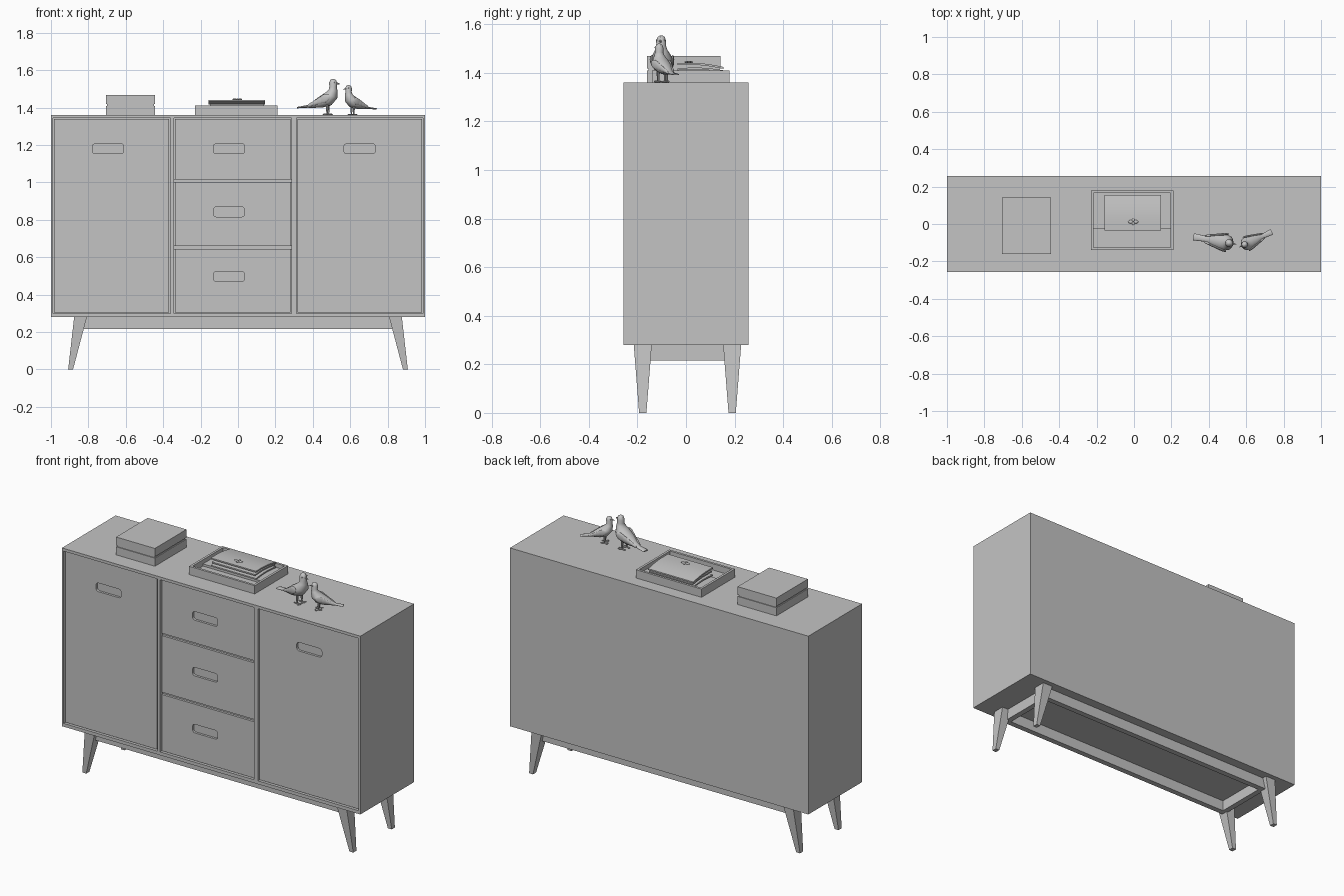
import bpy, bmesh
from math import sin, cos, pi, radians
from mathutils import Vector, Matrix

if "Cube" in bpy.data.objects:
    bpy.data.objects.remove(bpy.data.objects["Cube"], do_unlink=True)

GREY = (0.55, 0.55, 0.55, 1)
mat = bpy.data.materials.new("plain grey")
mat.use_nodes = True
mat.diffuse_color = GREY
mat.node_tree.nodes["Principled BSDF"].inputs["Base Color"].default_value = GREY


def finish(name, bm, smooth=False):
    bmesh.ops.recalc_face_normals(bm, faces=bm.faces)
    me = bpy.data.meshes.new(name)
    bm.to_mesh(me)
    bm.free()
    me.materials.append(mat)
    ob = bpy.data.objects.new(name, me)
    bpy.context.collection.objects.link(ob)
    if smooth:
        bpy.ops.object.select_all(action="DESELECT")
        ob.select_set(True)
        bpy.context.view_layer.objects.active = ob
        bpy.ops.object.shade_smooth_by_angle(angle=radians(40))
    return ob


def add_box(bm, x, y, z):
    size = Vector((x[1] - x[0], y[1] - y[0], z[1] - z[0]))
    mid = Vector((x[0] + x[1], y[0] + y[1], z[0] + z[1])) / 2
    bmesh.ops.create_cube(bm, size=1, matrix=Matrix.Translation(mid) @ Matrix.Diagonal((*size, 1)))


def boxes(name, *parts):
    bm = bmesh.new()
    for p in parts:
        add_box(bm, *p)
    return finish(name, bm)


def skin_rings(bm, rings):
    """Join equal vertex rings into a closed tube."""
    vs = [[bm.verts.new(p) for p in r] for r in rings]
    n = len(vs[0])
    for a, b in zip(vs, vs[1:]):
        for i in range(n):
            bm.faces.new((a[i], a[(i + 1) % n], b[(i + 1) % n], b[i]))
    bm.faces.new(vs[0][::-1])
    bm.faces.new(vs[-1])


def rect(cx, cy, z, hx, hy):
    return [(cx + sx * hx, cy + sy * hy, z) for sx, sy in ((-1, -1), (1, -1), (1, 1), (-1, 1))]


# Cabinet shell
F, B = -0.257, 0.257
BOT, TOP = 0.28, 1.36
boxes("cabinet_shell",
      ((-1, -0.988), (F, B), (BOT, TOP)), ((0.988, 1), (F, B), (BOT, TOP)),
      ((-0.988, 0.988), (F, B), (1.343, TOP)), ((-0.988, 0.988), (F, B), (BOT, 0.3)),
      ((-0.988, 0.988), (0.24, B), (0.3, 1.343)))
boxes("dividers", ((-0.36, -0.342), (F, 0.24), (0.3, 1.343)), ((0.286, 0.314), (F, 0.24), (0.3, 1.343)))
boxes("drawer_rails", *[((-0.342, 0.286), (-0.232, 0.2), (z, z + 0.02)) for z in (0.642, 0.998)])


def front_panel(name, x, z, hx, hz):
    """Door or drawer front with a rounded grip recess."""
    panel = boxes(name, (x, (-0.246, -0.215), z))
    bm = bmesh.new()
    rings = []
    for y in (-0.27, -0.232):
        ring = []
        for k, (sx, sz) in enumerate(((1, 1), (-1, 1), (-1, -1), (1, -1))):
            for j in range(5):
                a = (k + j / 4) * pi / 2
                ring.append((hx + sx * 0.069 + 0.015 * cos(a), y, hz + sz * 0.011 + 0.015 * sin(a)))
        rings.append(ring)
    skin_rings(bm, rings)
    cutter = finish("grip_cutter", bm)
    cutter.hide_render = True
    mod = panel.modifiers.new("grip", "BOOLEAN")
    mod.operation, mod.solver, mod.object = "DIFFERENCE", "EXACT", cutter
    bpy.context.view_layer.objects.active = panel
    bpy.ops.object.modifier_apply(modifier="grip")
    bpy.data.objects.remove(cutter, do_unlink=True)


front_panel("right_door", (-0.984, -0.37), (0.304, 1.338), -0.695, 1.18)
front_panel("left_door", (0.318, 0.984), (0.304, 1.338), 0.65, 1.18)
for name, z, hz in (("bottom_drawer", (0.304, 0.645), 0.497),
                    ("middle_drawer", (0.659, 1.002), 0.842),
                    ("top_drawer", (1.016, 1.338), 1.18)):
    front_panel(name, (-0.338, 0.282), z, -0.048, hz)

# Splayed tapered legs
for sx, side in ((-1, "right"), (1, "left")):
    for y, end in ((-0.178, "front"), (0.19, "back")):
        bm = bmesh.new()
        skin_rings(bm, [rect(sx * 0.895, y, 0, 0.013, 0.015),
                        rect(sx * 0.842, y, BOT, 0.034, 0.037)])
        finish(f"{end}_{side}_leg", bm)

# Rails of the base
boxes("base_rails",
      *[((-0.835, 0.835), (y - 0.017, y + 0.017), (0.215, BOT)) for y in (-0.17, 0.182)],
      *[((x - 0.017, x + 0.017), (-0.153, 0.165), (0.215, BOT)) for x in (-0.818, 0.818)])

# Lidded box
X, Y = (-0.705, -0.445), (-0.16, 0.142)
boxes("storage_box", (X, Y, (TOP, 1.409)), (X, Y, (1.418, 1.468)),
      ((-0.7, -0.45), (-0.155, 0.137), (1.409, 1.418)))

# Tray
boxes("tray", ((-0.23, 0.21), (-0.14, -0.126), (TOP, 1.41)), ((-0.23, 0.21), (0.166, 0.18), (TOP, 1.41)),
      ((-0.23, -0.216), (-0.126, 0.166), (TOP, 1.41)), ((0.196, 0.21), (-0.126, 0.166), (TOP, 1.41)),
      ((-0.216, 0.196), (-0.126, 0.166), (TOP, 1.372)), ((-0.216, 0.196), (-0.027, 0.166), (1.372, 1.385)))

# Curved stack of covers and pages lying in the tray
for i, (name, lift) in enumerate((("lower_cover", 1.388), ("pages", 1.402), ("upper_cover", 1.416))):
    bm = bmesh.new()
    rings = []
    for k in range(9):
        t = k / 8
        y = -0.035 + 0.19 * t
        z = lift + 0.016 * (1 - t) * i / 2 + 0.007 * sin(pi * t)
        inset = 0.006 if i == 1 else 0
        rings.append([(x, y, z + dz) for x, dz in
                      ((-0.157 + inset, 0), (0.145 - inset, 0), (0.145 - inset, 0.008), (-0.157 + inset, 0.008))])
    skin_rings(bm, rings)
    finish(name, bm, True)


def ball(bm, pos, radii, rot=Matrix(), seg=12):
    bmesh.ops.create_uvsphere(bm, u_segments=seg, v_segments=seg // 2 + 2, radius=1,
                              matrix=Matrix.Translation(pos) @ rot @ Matrix.Diagonal((*radii, 1)))


# Small petal clasp on the upper cover
bm = bmesh.new()
for dx, dy in ((-1, 0), (1, 0), (0, 1), (0, -1)):
    ball(bm, (-0.004 + dx * 0.014, 0.012 + dy * 0.009, 1.444), (0.013 if dx else 0.007, 0.009, 0.004))
finish("petal_clasp", bm, True)

# Bird outline from tail tip to crown: x, z, half width, half depth
BIRD = ((-0.165, 0.040, 0.019, 0.004), (-0.11, 0.046, 0.016, 0.007), (-0.08, 0.054, 0.022, 0.016),
        (-0.04, 0.068, 0.038, 0.030), (0, 0.084, 0.045, 0.037), (0.022, 0.107, 0.040, 0.034),
        (0.029, 0.132, 0.027, 0.024), (0.029, 0.150, 0.020, 0.020), (0.029, 0.170, 0.021, 0.022),
        (0.029, 0.187, 0.015, 0.016), (0.029, 0.194, 0.004, 0.004))


def bird(name, pos, heading, scale):
    bm = bmesh.new()
    rings = []
    for i, (x, z, w, d) in enumerate(BIRD):
        a, b = BIRD[max(i - 1, 0)], BIRD[min(i + 1, len(BIRD) - 1)]
        t = Vector((b[0] - a[0], 0, b[1] - a[1])).normalized()
        up = Vector((-t.z, 0, t.x))
        rings.append([Vector((x, 0, z)) + Vector((0, w * cos(k * pi / 8), 0)) + up * d * sin(k * pi / 8)
                      for k in range(16)])
    skin_rings(bm, rings)
    # Beak
    bmesh.ops.create_cone(bm, cap_ends=True, segments=8, radius1=0.007, radius2=0.001, depth=0.024,
                          matrix=Matrix.Translation((0.056, 0, 0.168)) @ Matrix.Rotation(radians(100), 4, "Y"))
    for s in (-1, 1):
        # Eye, then layered wing feathers
        ball(bm, (0.039, s * 0.017, 0.174), (0.004, 0.004, 0.004), seg=8)
        for k in range(4):
            ball(bm, (-0.012 - 0.022 * k, s * (0.040 - 0.006 * k), 0.088 - 0.009 * k),
                 (0.036, 0.007, 0.022 - 0.004 * k),
                 Matrix.Rotation(s * radians(14), 4, "Z") @ Matrix.Rotation(radians(-25), 4, "Y"))
        # Leg and toes
        bmesh.ops.create_cone(bm, cap_ends=True, segments=8, radius1=0.004, radius2=0.008, depth=0.05,
                              matrix=Matrix.Translation((0, s * 0.018, 0.029)))
        for turn in (-35, 0, 35, 180):
            r = Matrix.Rotation(radians(turn), 4, "Z")
            ball(bm, Vector((0, s * 0.018, 0.004)) + r @ Vector((0.012, 0, 0)), (0.014, 0.004, 0.004), r, 8)
    ob = finish(name, bm, True)
    ob.location, ob.rotation_euler, ob.scale = pos, (0, 0, radians(heading)), (scale,) * 3


bird("large_bird", (0.48, -0.097, TOP), -10, 1)
bird("small_bird", (0.613, -0.1, TOP), 205, 0.83)
